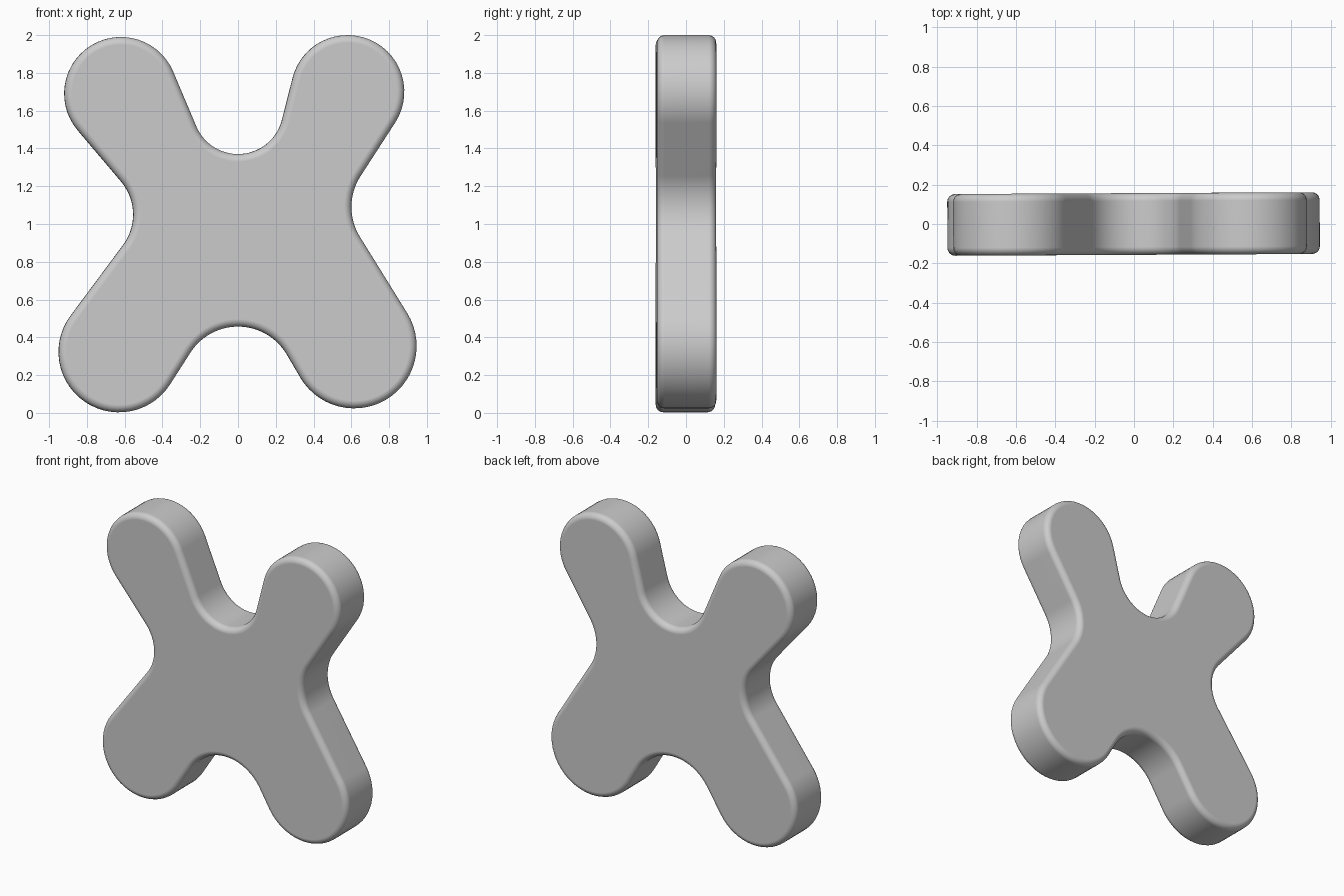
import bpy, bmesh, math

if "Cube" in bpy.data.objects:
    bpy.data.objects.remove(bpy.data.objects["Cube"])

# Outline circles, counter-clockwise from the front: (x, z, radius); negative radius = valley
CIRCLES = [
    (0.58, 1.70, 0.30),     # upper right arm
    (0.00, 1.61, -0.24),    # top valley
    (-0.62, 1.69, 0.30),    # upper left arm
    (-0.825, 1.05, -0.27),  # left valley
    (-0.63, 0.323, 0.32),   # lower left arm
    (0.00, 0.157, -0.30),   # bottom valley
    (0.615, 0.354, 0.33),   # lower right arm
    (0.90, 1.09, -0.30),    # right valley
]
HALF_DEPTH, ROUND, ARC_STEPS, ROUND_STEPS = 0.157, 0.04, 28, 6


def tangent_heading(a, b):
    """Heading of the straight edge leaving circle a and joining circle b."""
    dx, dz = b[0] - a[0], b[1] - a[1]
    return math.atan2(dz, dx) - math.asin((b[2] - a[2]) / math.hypot(dx, dz))


def outline(inset):
    pts = []
    n = len(CIRCLES)
    for i, (x, z, r) in enumerate(CIRCLES):
        start = tangent_heading(CIRCLES[i - 1], CIRCLES[i])
        end = tangent_heading(CIRCLES[i], CIRCLES[(i + 1) % n])
        sweep = (end - start) % math.tau
        if r < 0:
            sweep -= math.tau
        for k in range(ARC_STEPS + 1):
            h = start + sweep * k / ARC_STEPS
            pts.append((x + (r - inset) * math.sin(h), z - (r - inset) * math.cos(h)))
    return pts


# Rounded rim profile: (inset, y) from front to back
front = []
for k in range(ROUND_STEPS + 1):
    a = k / ROUND_STEPS * math.pi / 2
    front.append((ROUND * (1 - math.sin(a)), -HALF_DEPTH + ROUND * (1 - math.cos(a))))
profile = front + [(i, -y) for i, y in reversed(front)]

# Cross-shaped body: stacked rings closed by flat caps
bm = bmesh.new()
rings = [[bm.verts.new((x, y, z)) for x, z in outline(i)] for i, y in profile]
for r0, r1 in zip(rings, rings[1:]):
    for j in range(len(r0)):
        bm.faces.new((r0[j - 1], r0[j], r1[j], r1[j - 1]))
bm.faces.new(rings[0])
bm.faces.new(list(reversed(rings[-1])))
bmesh.ops.recalc_face_normals(bm, faces=bm.faces)
mesh = bpy.data.meshes.new("cross_body")
bm.to_mesh(mesh)
bm.free()
body = bpy.data.objects.new("cross_body", mesh)
bpy.context.collection.objects.link(body)
body.rotation_euler.z = 0.005  # the slab sits very slightly turned

# Smooth rim, flat caps
bpy.context.view_layer.objects.active = body
body.select_set(True)
bpy.ops.object.shade_smooth_by_angle(angle=math.radians(35))
weighted = body.modifiers.new("flat_caps", 'WEIGHTED_NORMAL')
weighted.keep_sharp = True
